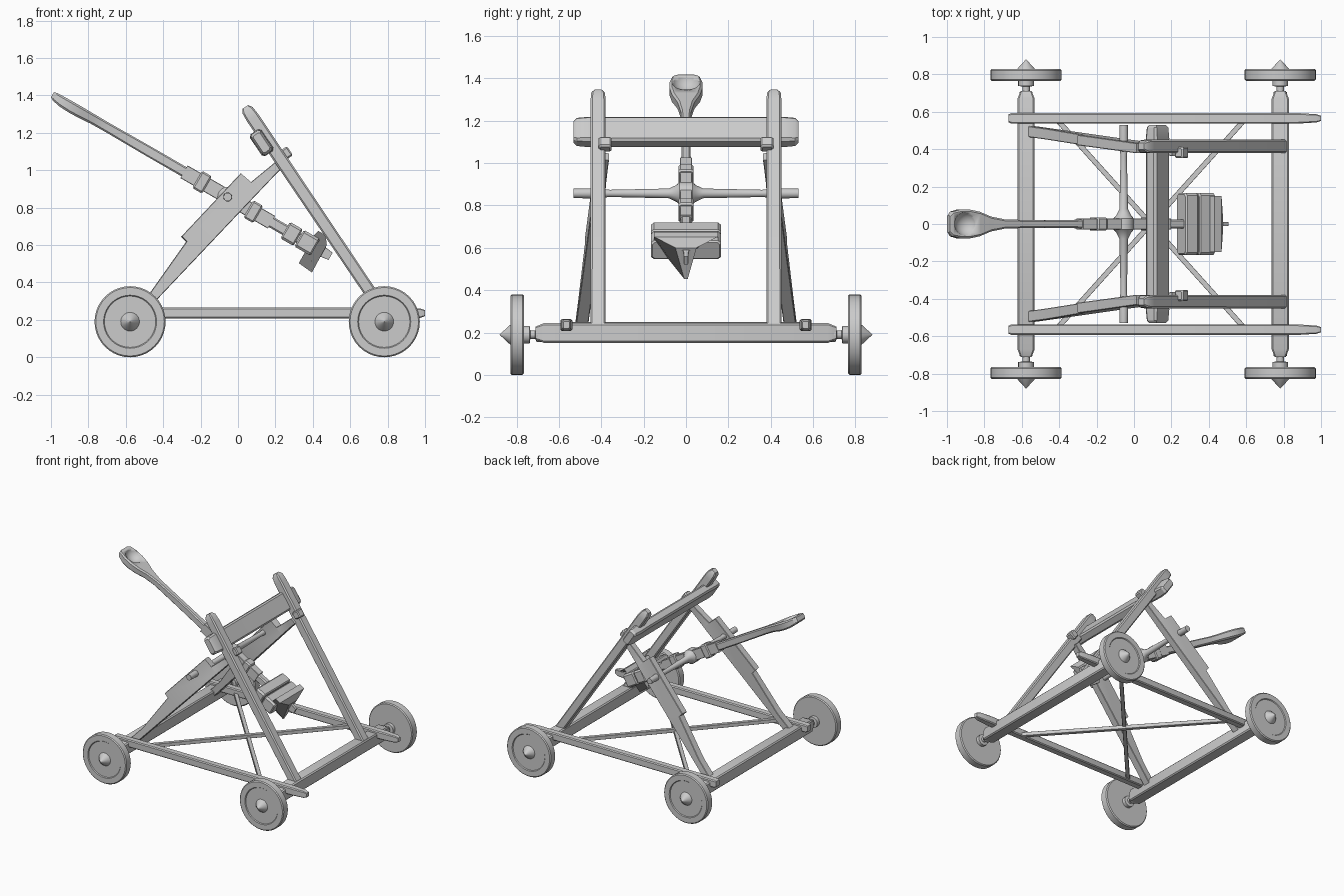
import bpy, bmesh, math
from mathutils import Vector, Matrix

if "Cube" in bpy.data.objects:
    bpy.data.objects.remove(bpy.data.objects["Cube"])

X, Y, Z = Vector((1, 0, 0)), Vector((0, 1, 0)), Vector((0, 0, 1))


def finish(name, bm, angle=30):
    bmesh.ops.recalc_face_normals(bm, faces=bm.faces)
    me = bpy.data.meshes.new(name)
    bm.to_mesh(me)
    bm.free()
    ob = bpy.data.objects.new(name, me)
    bpy.context.collection.objects.link(ob)
    bpy.ops.object.select_all(action='DESELECT')
    ob.select_set(True)
    bpy.context.view_layer.objects.active = ob
    bpy.ops.object.shade_smooth_by_angle(angle=math.radians(angle))
    return ob


def skin(bm, rings):
    n = len(rings[0])
    for a, b in zip(rings, rings[1:]):
        for i in range(n):
            j = (i + 1) % n
            bm.faces.new((a[i], a[j], b[j], b[i]))
    bm.faces.new(rings[0][::-1])
    bm.faces.new(rings[-1])


def timber(name, origin, axis, side, secs, ch=0.25):
    """Chamfered beam; sections are (along, half side, half depth, depth offset)."""
    u = Vector(axis).normalized()
    s = (Vector(side) - u * u.dot(Vector(side))).normalized()
    d = u.cross(s)
    bm = bmesh.new()
    rings = []
    for t, hs, hd, dc in secs:
        c = ch * min(hs, hd)
        pts = [(hs, hd - c), (hs - c, hd), (c - hs, hd), (-hs, hd - c),
               (-hs, c - hd), (c - hs, -hd), (hs - c, -hd), (hs, c - hd)]
        rings.append([bm.verts.new(Vector(origin) + u * t + s * a + d * (b + dc)) for a, b in pts])
    skin(bm, rings)
    return finish(name, bm)


def lathe(name, x, z, profile, seg=32, flip=1):
    """Turned part around the y axis; profile is (radius, y)."""
    bm = bmesh.new()
    rings = [[bm.verts.new((x + max(r, .0005) * math.cos(2 * math.pi * i / seg), y * flip,
                            z + max(r, .0005) * math.sin(2 * math.pi * i / seg)))
              for i in range(seg)] for r, y in profile]
    skin(bm, rings)
    return finish(name, bm)


def prism(name, pts):
    """Side profile of (x, z, half width)."""
    bm = bmesh.new()
    skin(bm, [[bm.verts.new((x, s * h, z)) for x, z, h in pts] for s in (-1, 1)])
    return finish(name, bm)


# Wheels, axle beams and stub axles
WHEEL = [(0, .765), (.05, .765), (.183, .765), (.19, .772), (.19, .822), (.183, .829), (.142, .829),
         (.137, .823), (.05, .823), (.045, .832), (0, .88)]
STUB = [(0, .67), (.035, .67), (.035, .705), (.02, .712), (.02, .735), (.042, .738), (.042, .77), (0, .77)]
for end, x in (("rear", -.577), ("front", .782)):
    timber(end + "_axle_beam", (x, 0, .198), Y, X,
           [(-.71, .03, .03, 0), (-.67, .046, .047, 0), (.67, .046, .047, 0), (.71, .03, .03, 0)], .18)
    for s in (-1, 1):
        lathe(end + "_wheel", x, .19, WHEEL, 40, s)
        lathe(end + "_stub_axle", x, .19, STUB, 20, s)

POST = Vector((.559, 0, -.829))
for s in (-1, 1):
    # Side rails
    timber("side_rail", (0, s * .565, .236), X, Y,
           [(-.67, .022, .022, 0), (-.655, .028, .029, 0), (.88, .028, .029, 0),
            (.975, .022, .025, 0), (1, .014, .016, 0)])
    # Leaning posts
    timber("leaning_post", (.045, s * .415, 1.33), POST, Y,
           [(-.01, .018, .018, 0), (.012, .032, .032, 0), (.06, .036, .036, 0),
            (1.28, .036, .033, 0), (1.34, .036, .033, 0)])
    # Back struts with raised middle plate
    timber("back_strut", (-.433, s * .481, .308), (.688, -.095 * s, .726), Y,
           [(-.15, .029, .026, .026), (0, .029, .026, .026), (.335, .028, .05, .05),
            (.337, .028, .069, .069), (.80, .027, .07, .07), (.803, .026, .034, .034),
            (.93, .025, .026, .026), (.98, .025, .024, .022)], .12)
    timber("strut_peg", (.255, s * .382, 1.088), POST, Y,
           [(-.03, .022, .02, 0), (-.022, .03, .028, 0), (.02, .03, .028, 0), (.028, .022, .02, 0)])
    # Floor cross braces
    timber("floor_brace", (.09, 0, .228 + s * .008), (.98, s * 1.09, 0), Z,
           [(-.74, .014, .014, 0), (.74, .014, .014, 0)], .1)

# Stop beam across the posts
timber("stop_beam", (.126, 0, 1.147), Y, POST,
       [(-.53, .054, .022, 0), (-.515, .066, .032, 0), (-.46, .07, .037, 0), (-.36, .07, .034, 0),
        (.36, .07, .034, 0), (.46, .07, .037, 0), (.515, .066, .032, 0), (.53, .054, .022, 0)], .35)

# Pivot rod and hub
lathe("pivot_rod", -.055, .857,
      [(0, -.53), (.022, -.53), (.024, -.44), (.017, -.36), (.023, -.08), (.04, -.045), (.054, -.03),
       (.054, .03), (.04, .045), (.023, .08), (.017, .36), (.024, .44), (.022, .53), (0, .53)], 20)

# Throwing arm, local axis runs from the spoon down to the weight
PIV = Vector((-.055, 0, .857))
A = Vector((math.cos(math.radians(30)), 0, -.5))
D = A.cross(Y)
arm = timber("throwing_arm", PIV, A, Y,
             [(-1.085, .045, .016, .005), (-1.065, .066, .024, .002), (-1.02, .077, .029, -.002),
              (-.96, .077, .031, -.003), (-.9, .066, .03, -.002), (-.83, .04, .027, 0),
              (-.74, .024, .026, 0), (-.5, .02, .028, 0), (-.27, .023, .028, 0), (.59, .024, .03, 0)], .35)
bm = bmesh.new()
bmesh.ops.create_uvsphere(bm, u_segments=24, v_segments=16, radius=.07,
                          matrix=Matrix.Translation(PIV - A * .995 + D * .056))
cutter = finish("bowl_cutter", bm)
cutter.hide_render = True
mod = arm.modifiers.new("bowl", 'BOOLEAN')
mod.operation, mod.object, mod.solver = 'DIFFERENCE', cutter, 'EXACT'
bpy.context.view_layer.objects.active = arm
bpy.ops.object.modifier_apply(modifier=mod.name)
bpy.data.objects.remove(cutter)

# Stock and clamping sleeves
timber("arm_stock", PIV, A, Y, [(-.27, .029, .039, 0), (.27, .029, .039, 0)], .1)
for c in (-.158, .158):
    timber("arm_sleeve", PIV, A, Y, [(c - .03, .03, .046, 0), (c - .022, .036, .053, 0),
                                     (c + .022, .036, .053, 0), (c + .03, .03, .046, 0)])

# Counterweight slabs, arm end and tail fin
for a, b in ((.355, .435), (.441, .54)):
    timber("counterweight", PIV, A, Y, [(a, .158, .044, 0), (a + .008, .165, .051, 0),
                                        (b - .008, .165, .051, 0), (b, .158, .044, 0)])
timber("arm_tip", PIV, A, Y, [(.58, .013, .03, 0), (.635, .01, .022, 0)], .1)
prism("tail_fin", [(.385, .63, .15), (.43, .675, .15), (.468, .652, .15), (.475, .6, .05),
                   (.395, .453, .008), (.325, .503, .008), (.365, .575, .03)])
